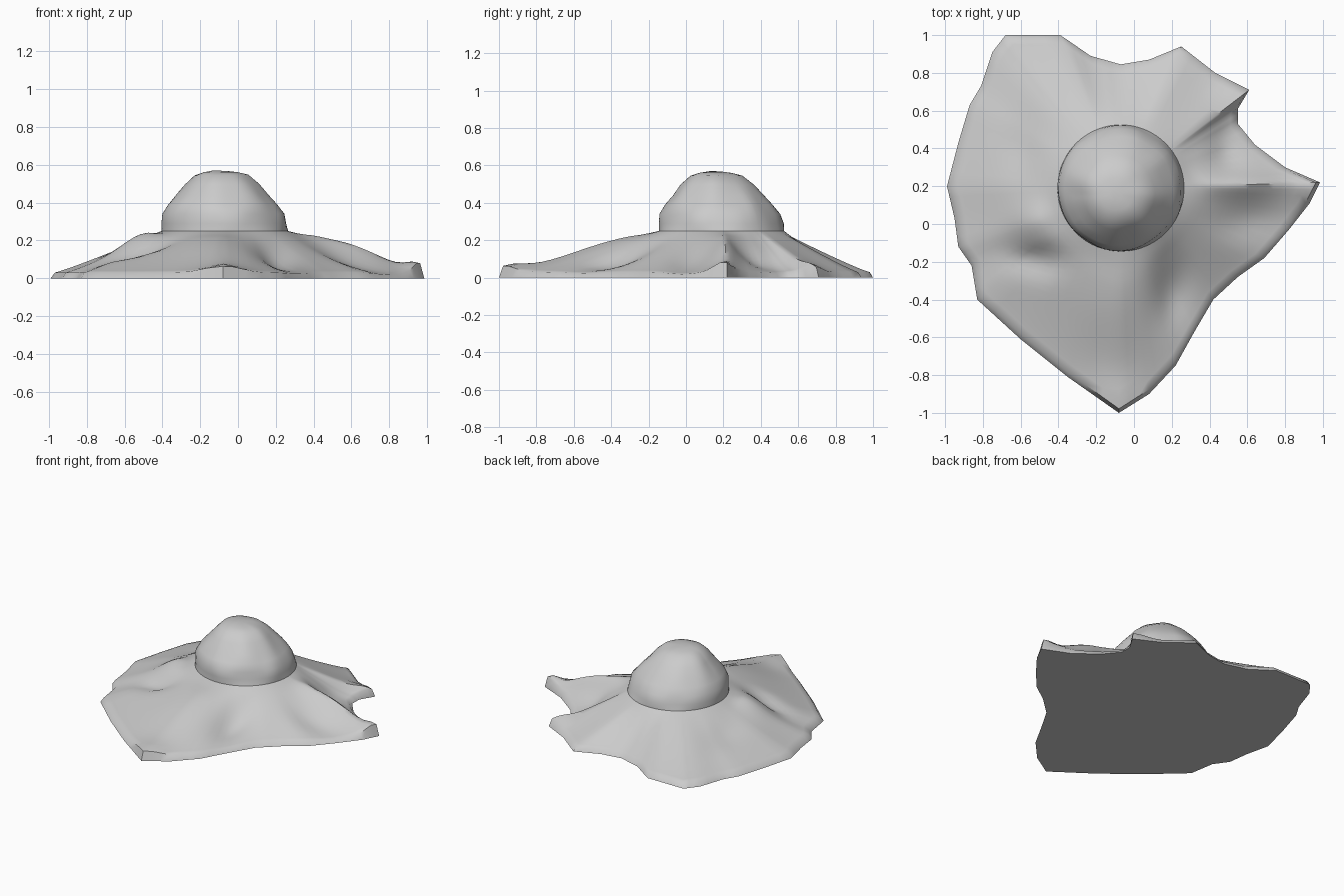
import bpy, bmesh, math
from mathutils import Vector, noise

if "Cube" in bpy.data.objects:
    bpy.data.objects.remove(bpy.data.objects["Cube"])

CX, CY, R = -0.07, 0.19, 0.335   # dome axis and foot radius

# Ragged skirt outline, counter-clockwise from the right tip
OUTLINE = [(.985, .22), (.8, .3), (.64, .42), (.55, .53), (.55, .61), (.61, .71),
           (.43, .8), (.25, .94), (.08, .87), (-.07, .845), (-.23, .89), (-.39, 1),
           (-.68, 1), (-.75, .91), (-.81, .73), (-.87, .63), (-.93, .43), (-.99, .2),
           (-.95, .03), (-.93, -.12), (-.86, -.22), (-.83, -.4), (-.6, -.61),
           (-.35, -.81), (-.08, -1), (.08, -.9), (.22, -.75), (.32, -.57),
           (.42, -.4), (.55, -.28), (.69, -.18), (.82, -.03), (.93, .11)]

# Folds: x, y, half-width in x, half-width in y, height
FOLDS = [(-.52, .0, .13, .12, .045), (-.52, -.19, .14, .07, -.05),
         (-.15, -.42, .18, .25, .025), (.2, -.36, .1, .18, -.06),
         (.58, .22, .25, .07, .045), (.6, .02, .2, .1, -.035),
         (.48, .38, .08, .12, -.03), (.95, .2, .08, .08, .05),
         (.56, .68, .1, .08, .03), (-.08, -.95, .15, .12, .035),
         (-.6, .4, .1, .15, -.02)]


def skirt_height(x, y, t):
    z = .03 + .22 * (1 - t) ** 1.1
    for fx, fy, sx, sy, h in FOLDS:
        z += h * min(1, t * 5) * math.exp(-((x - fx) / sx) ** 2 - ((y - fy) / sy) ** 2)
    return max(z, .012)


def bridge(bm, a, b):
    n = len(a)
    for i in range(n):
        j = (i + 1) % n
        bm.faces.new((a[i], a[j], b[j], b[i]))


def finish(bm, name, angle):
    bmesh.ops.recalc_face_normals(bm, faces=bm.faces)
    me = bpy.data.meshes.new(name)
    bm.to_mesh(me)
    bm.free()
    ob = bpy.data.objects.new(name, me)
    bpy.context.collection.objects.link(ob)
    bpy.ops.object.select_all(action='DESELECT')
    ob.select_set(True)
    bpy.context.view_layer.objects.active = ob
    bpy.ops.object.shade_smooth_by_angle(angle=math.radians(angle))


# Densified outline shared by both parts
rim = []
for i, a in enumerate(OUTLINE):
    b = OUTLINE[(i + 1) % len(OUTLINE)]
    for k in range(3):
        rim.append(Vector(a).lerp(Vector(b), k / 3))
centre = Vector((CX, CY))
dirs = [(p - centre).normalized() for p in rim]

# Skirt: flat underside, thin rim wall, folded slope up to the dome foot
bm = bmesh.new()
low = [bm.verts.new((p.x, p.y, 0)) for p in rim]
bm.faces.new(low[::-1])
prev = low
STEPS = 16
for s in range(STEPS + 1):
    t = 1 - s / STEPS
    ring = []
    for p, d in zip(rim, dirs):
        q = (centre + d * R).lerp(p - d * .022, t)
        ring.append(bm.verts.new((q.x, q.y, skirt_height(q.x, q.y, t))))
    bridge(bm, prev, ring)
    prev = ring
finish(bm, "folded_skirt", 50)

# Dome: lumpy cap whose top leans slightly to the front left
PROFILE = [(.335, .249), (.328, .29), (.318, .34), (.288, .39), (.245, .44),
           (.195, .497), (.14, .545), (.09, .562), (.04, .57)]
bm = bmesh.new()
prev = None
for k, (r, z) in enumerate(PROFILE):
    lean = (z - .25) / .32
    ring = []
    for d in dirs:
        q = centre + d * r + Vector((-.025, -.03)) * lean
        lump = noise.noise(Vector((q.x * 7, q.y * 7, z * 7))) * .014 * min(1, k)
        q += d * lump
        ring.append(bm.verts.new((q.x, q.y, z + lump * lean * .5)))
    if prev:
        bridge(bm, prev, ring)
    prev = ring
bm.faces.new(prev)
finish(bm, "dome", 50)
